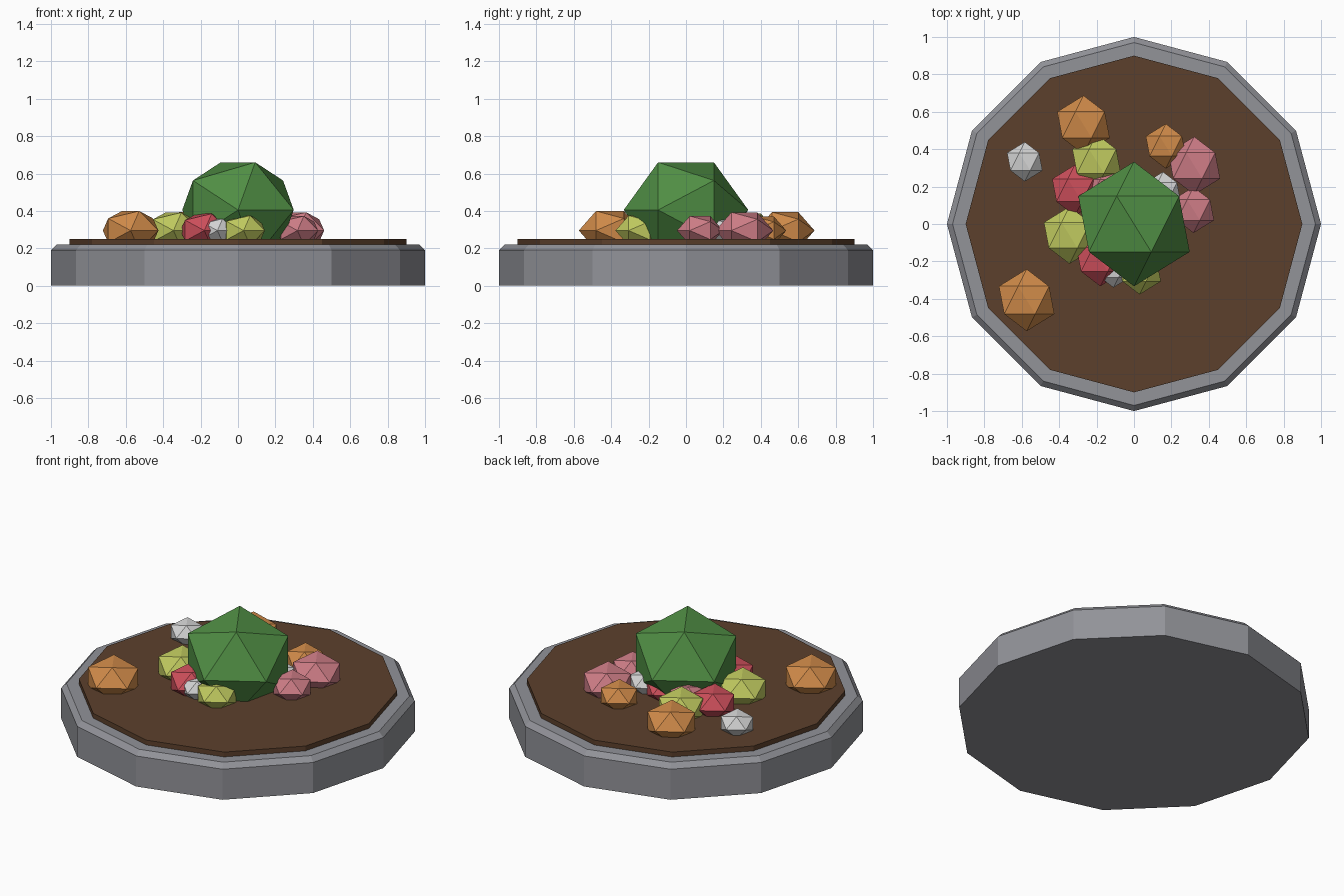
import bpy, bmesh, math
from mathutils import Matrix, Vector

old = bpy.data.objects.get("Cube")
if old:
    bpy.data.objects.remove(old, do_unlink=True)


def linear(c):
    c /= 255
    return c / 12.92 if c <= 0.04045 else ((c + 0.055) / 1.055) ** 2.4


def material(name, r, g, b):
    m = bpy.data.materials.new(name)
    m.use_nodes = True
    col = (linear(r), linear(g), linear(b), 1)
    m.diffuse_color = col
    bsdf = m.node_tree.nodes["Principled BSDF"]
    bsdf.inputs["Base Color"].default_value = col
    bsdf.inputs["Roughness"].default_value = 0.9
    return m


stone = material("stone_grey", 146, 147, 153)
soil = material("soil_brown", 92, 64, 44)
green = material("leaf_green", 80, 142, 68)
orange = material("orange", 210, 140, 74)
yellow = material("yellow_green", 194, 204, 96)
red = material("red", 207, 80, 92)
pink = material("pink", 208, 126, 136)
white = material("white", 214, 214, 214)


def finish(bm, name, mat):
    bmesh.ops.recalc_face_normals(bm, faces=bm.faces)
    me = bpy.data.meshes.new(name)
    bm.to_mesh(me)
    bm.free()
    me.materials.append(mat)
    ob = bpy.data.objects.new(name, me)
    bpy.context.collection.objects.link(ob)
    return ob


def lathe(name, profile, mat, sides=12):
    """Closed solid from (radius, height) rings."""
    bm = bmesh.new()
    rings = []
    for r, z in profile:
        angles = [math.tau * i / sides for i in range(sides)]
        rings.append([bm.verts.new((r * math.cos(a), r * math.sin(a), z)) for a in angles])
    for low, high in zip(rings, rings[1:]):
        for i in range(sides):
            j = (i + 1) % sides
            bm.faces.new((low[i], low[j], high[j], high[i]))
    bm.faces.new(rings[0][::-1])
    bm.faces.new(rings[-1])
    return finish(bm, name, mat)


def twenty_sided(name, x, y, z, radius, squash, mat):
    """Flattened icosahedron with an edge on top."""
    t = (1 + math.sqrt(5)) / 2
    bm = bmesh.new()
    for a in (-1, 1):
        for b in (-t, t):
            for co in ((a, 0, b), (0, b, a), (b, a, 0)):
                bm.verts.new(Vector(co).normalized())
    bmesh.ops.convex_hull(bm, input=bm.verts)
    turn = Matrix.Rotation(math.radians(-58.28), 4, "Z")
    size = Matrix.Diagonal((radius, radius, radius * squash, 1))
    bm.transform(Matrix.Translation((x, y, z)) @ size @ turn)
    return finish(bm, name, mat)


# Planter base with chamfered rim, and the soil disc
lathe("planter_base", [(1, 0), (1, 0.19), (0.97, 0.22), (0.9, 0.22)], stone)
lathe("soil", [(0.9, 0.2), (0.9, 0.25)], soil)

# Central bush
twenty_sided("bush", 0, 0, 0.405, 0.333, 0.9, green)

# Flowers around the bush: x, y, radius
flowers = {
    "orange_flower": (orange, [(-0.574, -0.407, 0.166), (-0.27, 0.53, 0.157), (0.17, 0.416, 0.12)]),
    "yellow_flower": (yellow, [(-0.345, -0.06, 0.153), (-0.2, 0.335, 0.145), (0.03, -0.25, 0.127)]),
    "red_flower": (red, [(-0.316, 0.18, 0.136), (-0.18, -0.19, 0.143), (0.02, 0.19, 0.11)]),
    "pink_flower": (pink, [(0.322, 0.312, 0.155), (0.318, 0.075, 0.123), (-0.145, 0.18, 0.13)]),
    "white_flower": (white, [(-0.584, 0.333, 0.106), (-0.11, -0.24, 0.1), (0.155, 0.175, 0.104)]),
}
for name, (mat, places) in flowers.items():
    for n, (x, y, r) in enumerate(places, 1):
        twenty_sided(f"{name}_{n}", x, y, 0.295, r, 0.74, mat)
